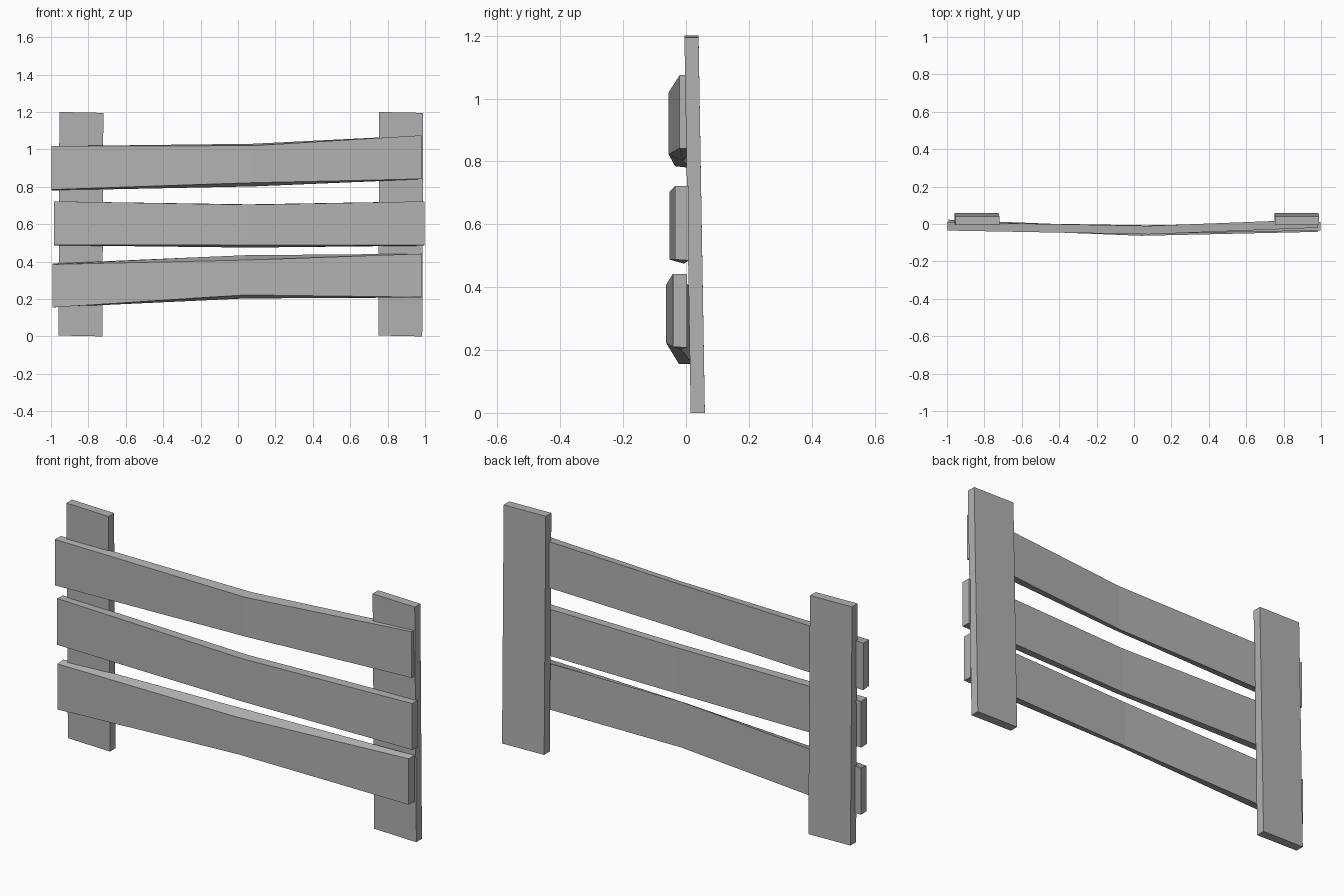
import bpy
import bmesh

cube = bpy.data.objects.get("Cube")
if cube:
    bpy.data.objects.remove(cube, do_unlink=True)

THICK = 0.045
GREY = (0.45, 0.45, 0.45, 1)

wood = bpy.data.materials.new("plain grey")
wood.use_nodes = True
wood.diffuse_color = GREY
wood.node_tree.nodes["Principled BSDF"].inputs["Base Color"].default_value = GREY


def loft(name, sections):
    """Skin a row of four-cornered sections and close both ends."""
    bm = bmesh.new()
    rings = [[bm.verts.new(p) for p in s] for s in sections]
    for a, b in zip(rings, rings[1:]):
        for i in range(4):
            j = (i + 1) % 4
            bm.faces.new((a[i], a[j], b[j], b[i]))
    bm.faces.new(rings[0])
    bm.faces.new(rings[-1])
    bmesh.ops.recalc_face_normals(bm, faces=bm.faces)
    mesh = bpy.data.meshes.new(name)
    bm.to_mesh(mesh)
    bm.free()
    mesh.materials.append(wood)
    obj = bpy.data.objects.new(name, mesh)
    bpy.context.collection.objects.link(obj)
    return obj


def post(name, x):
    # Upright board, leaning slightly forward and sideways
    def ring(x0, y0, z, drop):
        x1, y1 = x0 + 0.235, y0 + THICK
        return [(x0, y0, z), (x1, y0, z - drop), (x1, y1, z - drop), (x0, y1, z)]
    loft(name, [ring(x - 0.005, 0.015, 0.005, 0.005), ring(x, -0.005, 1.2, 0.005)])


def plank(name, stations):
    # Each station: x, front y, front bottom/top z, back bottom/top z
    loft(name, [[(x, y, fb), (x, y, ft), (x, y + THICK, bt), (x, y + THICK, bb)]
                for x, y, fb, ft, bb, bt in stations])


post("right_post", -0.955)
post("left_post", 0.755)

# Warped cross planks, bowed forward at the middle
plank("top_plank", [
    (-0.997, -0.035, 0.785, 1.017, 0.78, 1.017),
    (0.08, -0.055, 0.822, 1.02, 0.802, 1.03),
    (0.982, -0.02, 0.842, 1.075, 0.84, 1.075)])
plank("middle_plank", [
    (-0.985, -0.035, 0.488, 0.722, 0.487, 0.72),
    (0.06, -0.052, 0.488, 0.704, 0.475, 0.706),
    (0.997, -0.035, 0.488, 0.722, 0.485, 0.722)])
plank("bottom_plank", [
    (-0.992, -0.022, 0.155, 0.385, 0.155, 0.39),
    (0.04, -0.063, 0.222, 0.408, 0.203, 0.434),
    (0.982, -0.042, 0.21, 0.442, 0.208, 0.442)])
